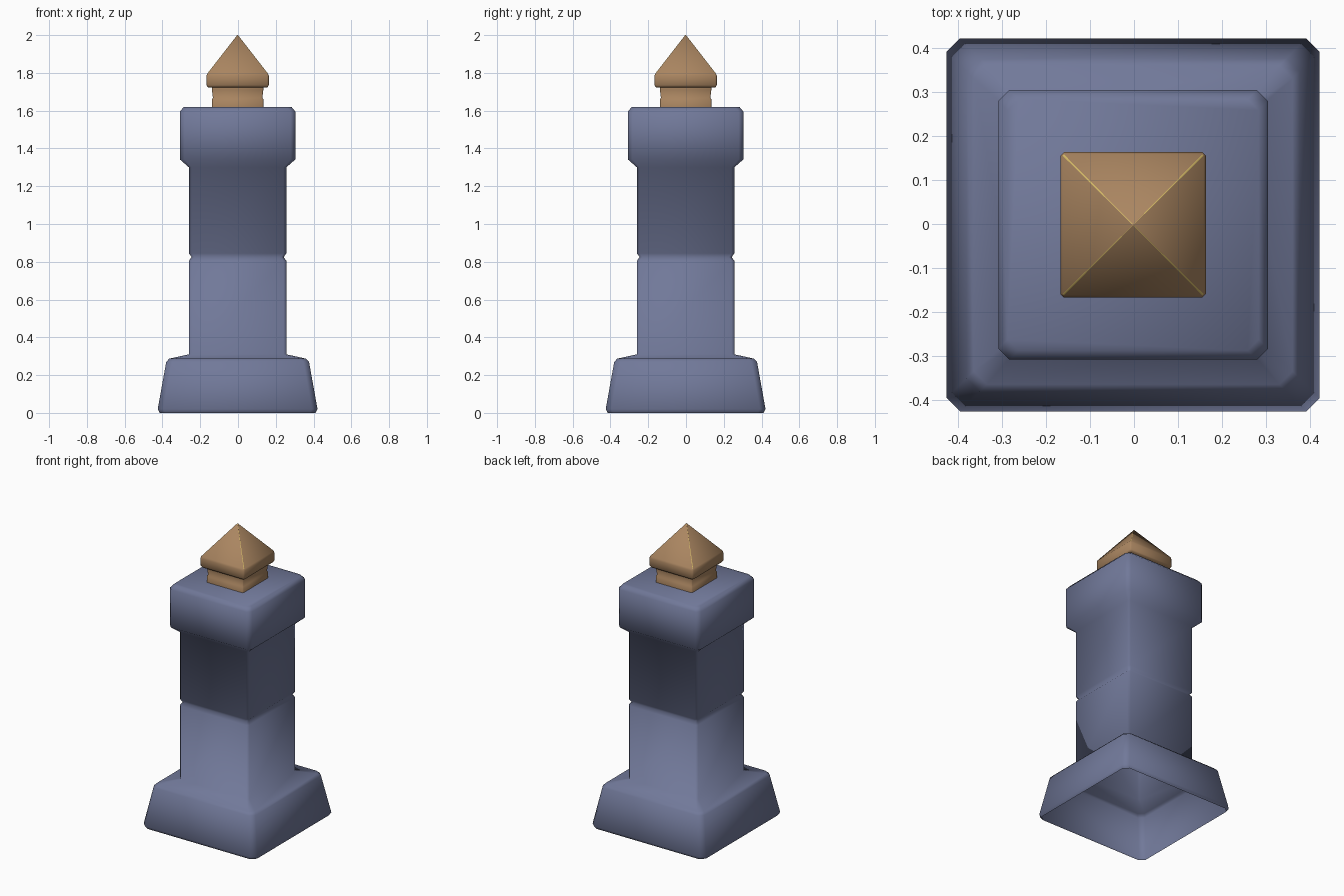
import bpy, bmesh

if "Cube" in bpy.data.objects:
    bpy.data.objects.remove(bpy.data.objects["Cube"])


def material(name, rgb):
    m = bpy.data.materials.new(name)
    m.diffuse_color = (*rgb, 1)
    m.use_nodes = True
    m.node_tree.nodes["Principled BSDF"].inputs["Base Color"].default_value = m.diffuse_color
    return m


slate = material("slate blue", (0.165, 0.19, 0.32))
bronze = material("bronze", (0.40, 0.235, 0.118))
gold = material("gold", (0.70, 0.52, 0.14))


def loft(name, profile, mats, cap_top, angle=None, centre=-0.002):
    """Stack square rings (half width, height, corner chamfer)."""
    bm = bmesh.new()
    rings = []
    for r, z, c in profile:
        k = r - c
        pts = [(r, -k), (r, k), (k, r), (-k, r), (-r, k), (-r, -k), (-k, -r), (k, -r)]
        rings.append([bm.verts.new((x + centre, y + centre, z)) for x, y in pts])
    for a, b in zip(rings, rings[1:]):
        for i in range(8):
            j = (i + 1) % 8
            f = bm.faces.new((a[i], a[j], b[j], b[i]))
            # thin gilded ridges on the sloping roof corners
            if len(mats) > 1 and b is rings[-1] and i % 2:
                f.material_index = 1
    if cap_top:
        bm.faces.new(rings[-1])
    for f in bm.faces:
        f.smooth = True
    me = bpy.data.meshes.new(name)
    bm.to_mesh(me)
    bm.free()
    for m in mats:
        me.materials.append(m)
    ob = bpy.data.objects.new(name, me)
    bpy.context.collection.objects.link(ob)
    if angle:
        bpy.ops.object.select_all(action='DESELECT')
        ob.select_set(True)
        bpy.context.view_layer.objects.active = ob
        bpy.ops.object.shade_smooth_by_angle(angle=angle)
    return ob


# hollow pillar: flared base, shaft with groove, wide head
loft("pillar", [
    (0.412, 0.0, 0.03), (0.423, 0.02, 0.03),
    (0.378, 0.27, 0.03), (0.362, 0.287, 0.03),
    (0.258, 0.31, 0.015), (0.258, 0.805, 0.015),
    (0.244, 0.825, 0.015), (0.258, 0.845, 0.015),
    (0.258, 1.30, 0.015), (0.306, 1.342, 0.025),
    (0.306, 1.595, 0.025), (0.285, 1.62, 0.025)], [slate], True)

# finial: stepped neck and pyramid roof
loft("finial", [
    (0.136, 1.615, 0.006), (0.136, 1.66, 0.006),
    (0.131, 1.668, 0.006), (0.136, 1.71, 0.006),
    (0.136, 1.722, 0.006), (0.158, 1.724, 0.008),
    (0.165, 1.735, 0.008), (0.165, 1.785, 0.008),
    (0.160, 1.797, 0.003), (0.002, 2.0, 0.0008)],
    [bronze, gold], True, angle=0.9)
